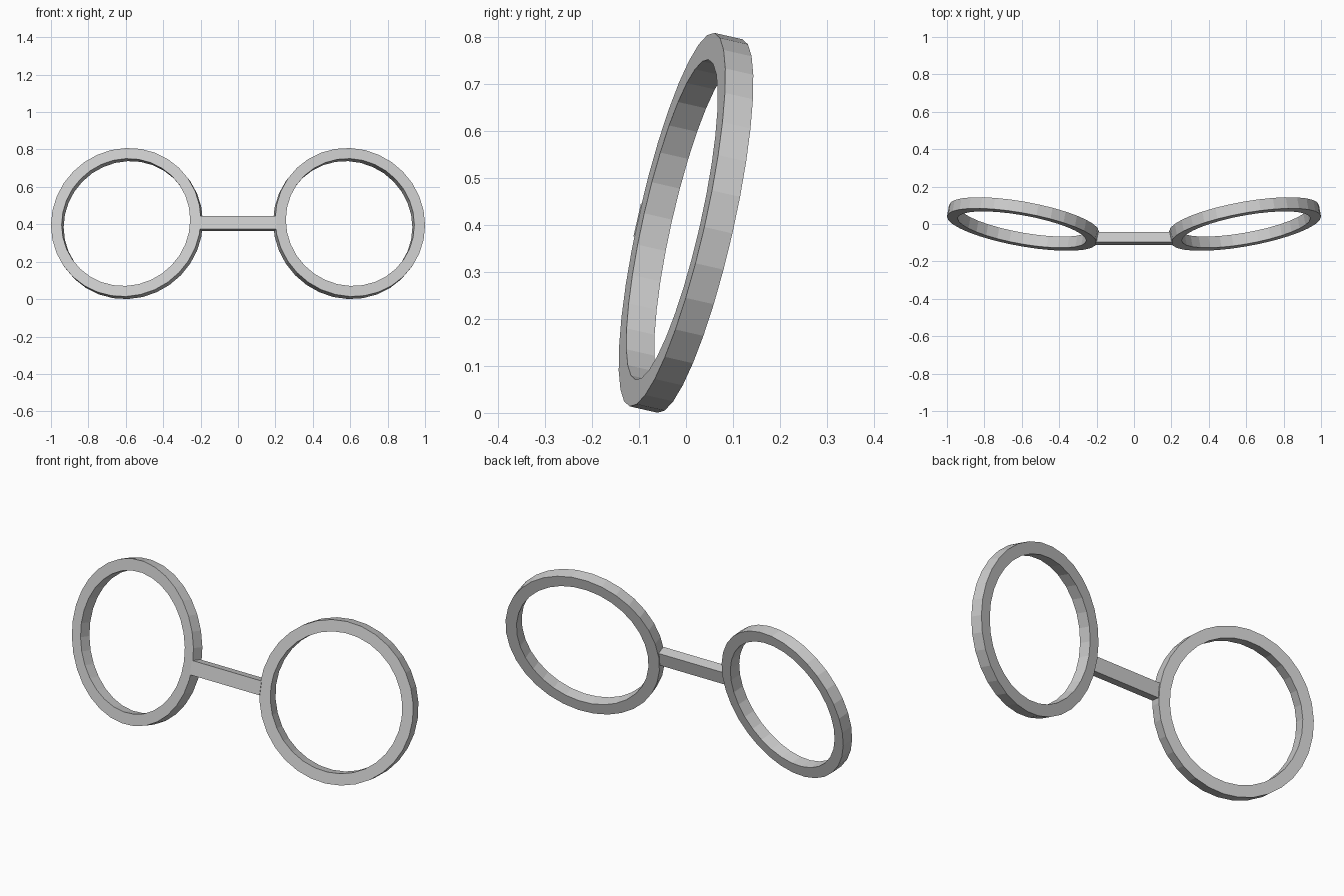
import bpy, bmesh
from math import radians, cos, sin, tau
from mathutils import Matrix

if "Cube" in bpy.data.objects:
    bpy.data.objects.remove(bpy.data.objects["Cube"])

PITCH = Matrix.Rotation(radians(-12.8), 4, 'X')   # whole frame leans back
SEG = 32


def add_object(name, bm, matrix):
    bmesh.ops.recalc_face_normals(bm, faces=bm.faces)
    mesh = bpy.data.meshes.new(name)
    bm.transform(matrix)
    bm.to_mesh(mesh)
    bm.free()
    obj = bpy.data.objects.new(name, mesh)
    bpy.context.collection.objects.link(obj)
    return obj


def rim(name, side, outer=0.407, inner=0.349, depth=0.062):
    # rectangular section swept round a low-poly circle
    bm = bmesh.new()
    h = depth / 2
    section = [(outer, -h), (outer, h), (inner, h), (inner, -h)]
    rings = [[bm.verts.new((r * cos(tau * i / SEG), y, r * sin(tau * i / SEG)))
              for r, y in section] for i in range(SEG)]
    for i in range(SEG):
        a, b = rings[i], rings[(i + 1) % SEG]
        for j in range(4):
            k = (j + 1) % 4
            bm.faces.new((a[j], a[k], b[k], b[j]))
    yaw = Matrix.Rotation(radians(10 * side), 4, 'Z')
    place = Matrix.Translation((0.594 * side, 0, 0.404))
    return add_object(name, bm, place @ PITCH @ yaw)


# lens rims
rim("right_rim", 1)
rim("left_rim", -1)

# bridge bar between the rims
bm = bmesh.new()
bmesh.ops.create_cube(bm, size=1)
bmesh.ops.scale(bm, vec=(0.41, 0.055, 0.072), verts=bm.verts)
add_object("bridge", bm, Matrix.Translation((0, -0.077, 0.404)) @ PITCH)
